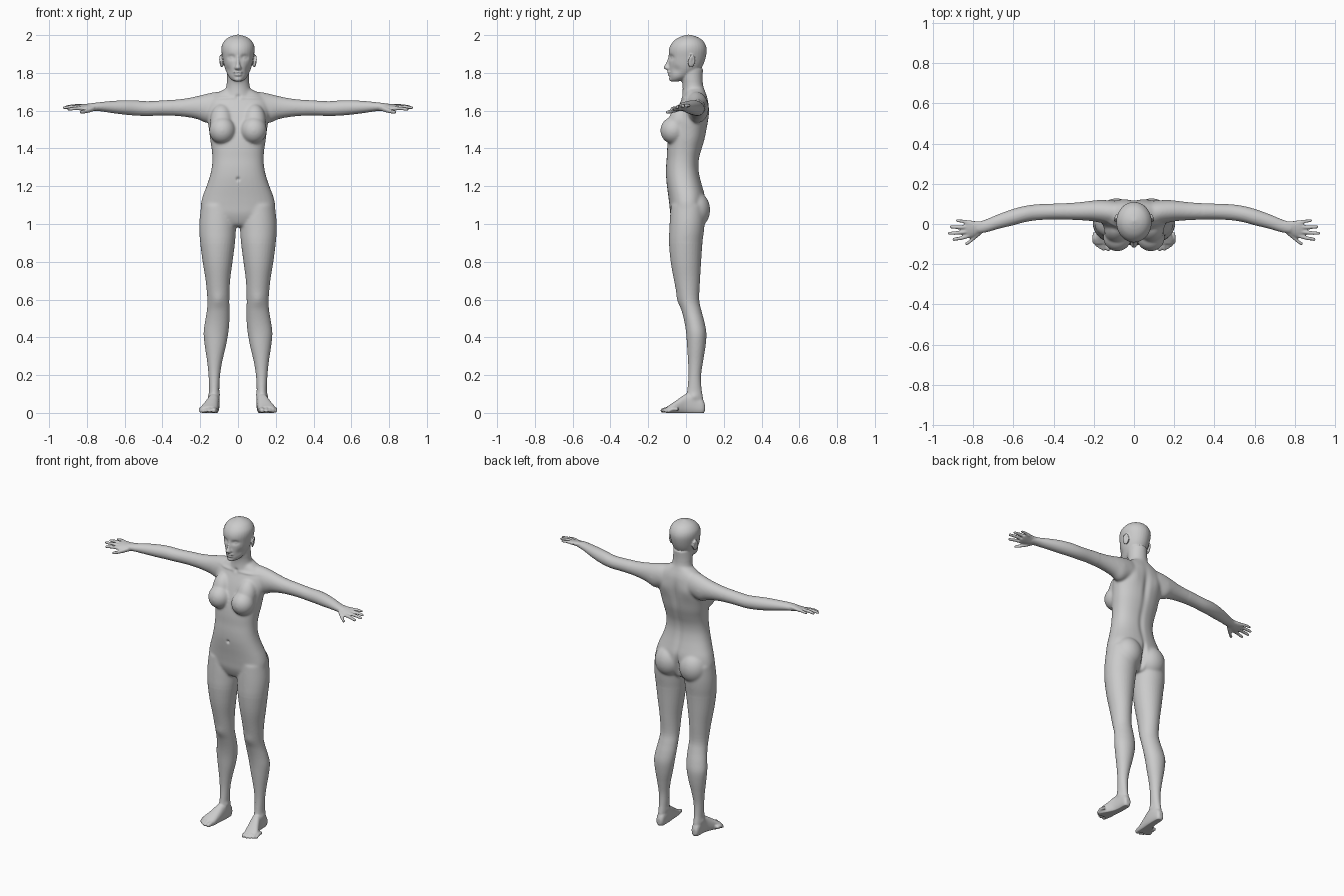
import bpy, bmesh, math
from mathutils import Vector, Matrix

parts = []
AXES = {'x': (0, 1, 2), 'y': (1, 0, 2), 'z': (2, 0, 1)}


def finish(name, bm):
    bmesh.ops.recalc_face_normals(bm, faces=bm.faces)
    me = bpy.data.meshes.new(name)
    bm.to_mesh(me)
    bm.free()
    ob = bpy.data.objects.new(name, me)
    bpy.context.collection.objects.link(ob)
    parts.append(ob)


def spline(st, steps=4):
    out = []
    for i in range(len(st) - 1):
        p = [st[max(i - 1, 0)], st[i], st[i + 1], st[min(i + 2, len(st) - 1)]]
        for k in range(steps):
            t = k / steps
            out.append([0.5 * (2 * b + (c - a) * t + (2 * a - 5 * b + 4 * c - d) * t * t
                        + (3 * b - a - 3 * c + d) * t ** 3) for a, b, c, d in zip(*p)])
    return out + [list(st[-1])]


def loft(name, axis, st, pair=False, shear=0.0, power=2.0):
    """Skin of oval rings; station = position on axis, then min/max of both other axes."""
    ia, iu, iv = AXES[axis]
    bm = bmesh.new()
    for s in ((1, -1) if pair else (1,)):
        rings = []
        for t, u0, u1, v0, v1 in spline(st):
            ring = []
            for k in range(32):
                a = 2 * math.pi * k / 32
                c, d = math.cos(a), math.sin(a)
                c = math.copysign(abs(c) ** (2 / power), c)
                d = math.copysign(abs(d) ** (2 / power), d)
                co = [0, 0, 0]
                du = c * (u1 - u0) / 2
                co[ia], co[iu] = t, (u0 + u1) / 2 + du
                co[iv] = (v0 + v1) / 2 + d * (v1 - v0) / 2 + shear * du
                co[0] *= s
                ring.append(bm.verts.new(co))
            rings.append(ring)
        for r, q in zip(rings, rings[1:]):
            for k in range(32):
                bm.faces.new((r[k], r[k - 1], q[k - 1], q[k]))
        bm.faces.new(rings[0])
        bm.faces.new(rings[-1])
    finish(name, bm)


def sym(axis_rows):
    return [(z, -w, w, f, b) for z, w, f, b in axis_rows]


def blob(name, c, r, pair=True, rot=(0, 0, 0)):
    bm = bmesh.new()
    for s in ((1, -1) if pair else (1,)):
        m = Matrix.Translation((s * c[0], c[1], c[2]))
        for ang, ax in zip((rot[0], s * rot[1], s * rot[2]), 'XYZ'):
            m = m @ Matrix.Rotation(ang, 4, ax)
        bmesh.ops.create_uvsphere(bm, u_segments=32, v_segments=20, radius=1,
                                  matrix=m @ Matrix.Diagonal((*r, 1)))
    finish(name, bm)


def digit(name, axis, pts, r0, r1):
    """Tapered finger or toe with a rounded tip."""
    ia, iu, iv = AXES[axis]
    n = len(pts) - 1
    st = []
    for i, p in enumerate(pts):
        r = r0 + (r1 - r0) * i / n
        st.append((p[ia], p[iu] - r, p[iu] + r, p[iv] - r, p[iv] + r))
    p, d = pts[-1], math.copysign(1, pts[-1][ia] - pts[0][ia])
    for f, k in ((0.6, 0.8), (1.0, 0.3)):
        st.append((p[ia] + d * r1 * f, p[iu] - r1 * k, p[iu] + r1 * k, p[iv] - r1 * k, p[iv] + r1 * k))
    loft(name, axis, st, pair=True)


# torso and neck
loft("torso", 'z', sym([
    (.985, .06, -.04, .05), (1.0, .12, -.062, .07), (1.05, .188, -.082, .092), (1.1, .197, -.088, .1),
    (1.15, .186, -.094, .1), (1.2, .167, -.101, .087), (1.25, .15, -.106, .074), (1.3, .139, -.106, .067),
    (1.35, .136, -.102, .071), (1.4, .14, -.1, .085), (1.45, .148, -.094, .1), (1.5, .154, -.083, .11),
    (1.55, .162, -.068, .118), (1.6, .165, -.05, .122), (1.65, .155, -.027, .118), (1.68, .13, -.012, .11),
    (1.7, .098, -.005, .102), (1.72, .06, 0, .095)]), power=2.3)
loft("neck", 'z', sym([
    (1.64, .09, -.03, .115), (1.69, .072, -.02, .103), (1.73, .062, -.018, .092), (1.77, .059, -.025, .088),
    (1.82, .058, -.04, .09)]))
blob("breast", (.083, -.066, 1.495), (.07, .07, .072))
blob("upper_breast", (.087, -.035, 1.545), (.06, .058, .095), rot=(-.35, 0, 0))
blob("buttock", (.088, .048, 1.075), (.088, .08, .098))

# head
loft("head", 'z', sym([
    (1.755, .018, -.077, -.04), (1.762, .032, -.084, -.01), (1.78, .049, -.088, .03), (1.81, .064, -.09, .07),
    (1.84, .074, -.091, .09), (1.88, .082, -.091, .104), (1.92, .088, -.091, .11), (1.95, .084, -.08, .103),
    (1.975, .067, -.058, .085), (1.99, .045, -.032, .06), (1.998, .022, -.008, .036), (2.002, .006, .01, .02)]))
loft("nose", 'z', sym([
    (1.895, .008, -.092, -.07), (1.87, .008, -.099, -.07), (1.845, .011, -.11, -.07),
    (1.83, .017, -.119, -.07), (1.82, .017, -.112, -.07), (1.815, .008, -.1, -.07)]))
blob("upper_lip", (0, -.086, 1.804), (.025, .014, .007), pair=False)
blob("lower_lip", (0, -.085, 1.79), (.021, .013, .007), pair=False)
blob("chin", (0, -.076, 1.768), (.022, .014, .014), pair=False)
blob("ear", (.089, .03, 1.862), (.008, .021, .035), rot=(-.15, .1, .35))

# arms and hands
loft("arm", 'x', [
    (.05, .01, .105, 1.57, 1.695), (.11, .0, .115, 1.55, 1.7), (.165, .006, .12, 1.535, 1.69),
    (.21, .014, .116, 1.553, 1.679), (.26, .018, .11, 1.564, 1.668), (.32, .021, .105, 1.571, 1.66),
    (.4, .023, .101, 1.574, 1.654), (.48, .019, .098, 1.572, 1.65), (.54, .01, .09, 1.574, 1.654),
    (.6, -.006, .075, 1.579, 1.655), (.67, -.023, .05, 1.588, 1.651), (.73, -.04, .025, 1.597, 1.645),
    (.765, -.046, .013, 1.6, 1.641), (.78, -.045, .01, 1.602, 1.639)], pair=True)
loft("palm", 'x', [
    (.75, -.042, .015, 1.6, 1.641), (.775, -.054, .013, 1.6, 1.638), (.8, -.066, .016, 1.602, 1.634),
    (.825, -.07, .018, 1.605, 1.632), (.842, -.062, .014, 1.609, 1.629)], pair=True, shear=.22)
digit("index_finger", 'x', [(.82, -.058, 1.611), (.86, -.07, 1.612), (.896, -.076, 1.607)], .011, .008)
digit("middle_finger", 'x', [(.82, -.036, 1.617), (.875, -.044, 1.62), (.919, -.046, 1.616)], .011, .008)
digit("ring_finger", 'x', [(.82, -.013, 1.621), (.87, -.016, 1.625), (.909, -.014, 1.62)], .011, .008)
digit("little_finger", 'x', [(.815, .008, 1.625), (.85, .013, 1.628), (.879, .017, 1.625)], .010, .007)
digit("thumb", 'x', [(.76, -.036, 1.613), (.795, -.068, 1.6), (.83, -.097, 1.592)], .015, .009)

# legs and feet
loft("leg", 'z', [
    (1.1, .02, .195, -.08, .1), (1.02, .01, .204, -.086, .1), (.96, .011, .205, -.089, .095),
    (.9, .016, .2, -.09, .087), (.8, .029, .187, -.081, .08), (.7, .042, .171, -.063, .074),
    (.6, .046, .162, -.042, .07), (.54, .045, .165, -.023, .082), (.48, .046, .175, -.008, .098),
    (.42, .052, .182, .001, .108), (.35, .065, .175, .006, .103), (.27, .084, .163, .011, .09),
    (.2, .095, .156, .013, .08), (.13, .099, .153, .008, .082), (.08, .1, .154, .0, .09),
    (.03, .102, .152, .0, .095)], pair=True)
loft("foot", 'y', [
    (.1, .113, .142, .01, .045), (.085, .102, .151, -.008, .075), (.04, .098, .155, -.01, .105),
    (0, .099, .162, -.01, .1), (-.04, .103, .18, -.01, .074), (-.075, .107, .198, -.01, .05),
    (-.1, .112, .195, -.008, .034)], pair=True, power=2.4)
digit("big_toe", 'y', [(.125, -.08, .016), (.126, -.105, .016), (.128, -.122, .013)], .016, .013)
for i, (x, y) in enumerate([(.151, -.125), (.168, -.117), (.184, -.106), (.199, -.091)]):
    digit("toe_%d" % (i + 2), 'y', [(x - .006, y + .05, .02), (x - .001, y + .02, .02), (x, y, .01)],
          .011, .0085)

# fuse all the parts into one skin
bpy.ops.object.select_all(action='DESELECT')
for ob in parts:
    ob.select_set(True)
body = parts[0]
bpy.context.view_layer.objects.active = body
bpy.ops.object.join()
body.name = body.data.name = "body"
mod = body.modifiers.new("fuse", 'REMESH')
mod.mode, mod.voxel_size = 'VOXEL', .0052
bpy.ops.object.modifier_apply(modifier="fuse")

# blend the joins on the trunk
grp = body.vertex_groups.new(name="trunk")
grp.add([v.index for v in body.data.vertices
         if .9 < v.co.z < 1.755 and abs(v.co.x) < .35], 1.0, 'REPLACE')


def smooth(n, group=""):
    m = body.modifiers.new("blend", 'SMOOTH')
    m.factor, m.iterations, m.vertex_group = .5, n, group
    bpy.ops.object.modifier_apply(modifier="blend")


smooth(26, "trunk")

# soft sculpted details: centre, radii, offset (mirrored when x is not 0)
dabs = [
    ((.036, -.09, 1.882), (.019, .04, .012), (0, .014, 0)),      # eye socket
    ((.036, -.08, 1.881), (.010, .04, .007), (0, -.008, 0)),     # eye
    ((0, -.09, 1.797), (.022, .03, .003), (0, .005, 0)),         # mouth line
    ((.06, -.06, 1.815), (.022, .03, .022), (-.004, .005, 0)),   # cheek hollow
    ((0, -.106, 1.237), (.008, .03, .009), (0, .012, 0)),        # navel
    ((0, .1, 1.06), (.012, .06, .075), (0, -.025, 0)),           # cleft
    ((0, .09, 1.3), (.018, .05, .13), (0, -.008, 0)),            # lower spine
    ((0, .12, 1.53), (.02, .05, .1), (0, -.010, 0)),             # upper spine
    ((.085, .12, 1.58), (.04, .05, .05), (0, .006, 0)),          # shoulder blade
    ((.08, -.01, 1.668), (.06, .04, .008), (0, -.005, 0)),       # collar bone
    ((0, -.02, 1.672), (.014, .03, .012), (0, .008, 0)),         # throat notch
    ((.105, -.04, .6), (.03, .03, .035), (0, -.005, 0)),         # kneecap
    ((.1, .03, .095), (.014, .02, .016), (-.005, 0, 0)),         # inner ankle
    ((.153, .04, .085), (.014, .02, .016), (.005, 0, 0)),        # outer ankle
    ((.098, .04, 1.865), (.006, .010, .018), (-.005, 0, 0)),     # ear hollow
]
dabs += [((-c[0], c[1], c[2]), r, (-o[0], o[1], o[2])) for c, r, o in dabs if c[0]]
for v in body.data.vertices:
    p = v.co.copy()
    for c, r, o in dabs:
        dz = (p.z - c[2]) / r[2]
        if abs(dz) < 2.5:
            d = dz * dz + ((p.x - c[0]) / r[0]) ** 2 + ((p.y - c[1]) / r[1]) ** 2
            if d < 6:
                v.co += Vector(o) * math.exp(-d)
    v.co.z = max(v.co.z, 0)
smooth(2)
body.data.polygons.foreach_set("use_smooth", [True] * len(body.data.polygons))
body.data.update()
